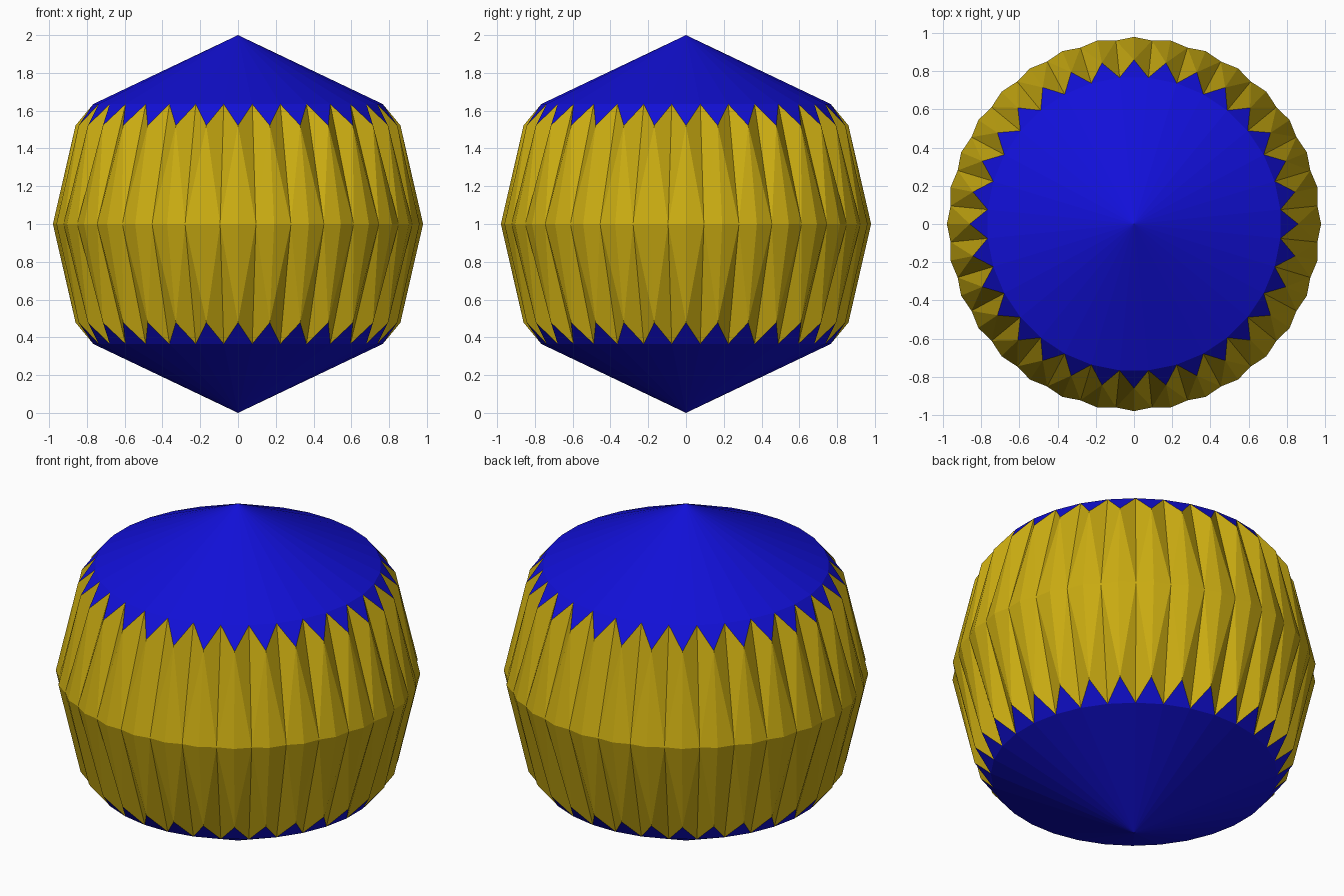
import bpy, math

if "Cube" in bpy.data.objects:
    bpy.data.objects.remove(bpy.data.objects["Cube"])

N = 32                      # pleats around the body
STEP = 2 * math.pi / N


def material(name, rgb):
    m = bpy.data.materials.new(name)
    m.diffuse_color = (*rgb, 1)
    m.use_nodes = True
    m.node_tree.nodes["Principled BSDF"].inputs["Base Color"].default_value = m.diffuse_color
    return m


def ring(r, z, offset=0.0):
    """Ring of N points; offset is a fraction of one pleat."""
    return [(r * math.sin((i + offset) * STEP), -r * math.cos((i + offset) * STEP), z)
            for i in range(N)]


def build(name, verts, faces, mat):
    me = bpy.data.meshes.new(name)
    me.from_pydata(verts, [], faces)
    me.materials.append(mat)
    ob = bpy.data.objects.new(name, me)
    bpy.context.collection.objects.link(ob)
    return ob


def half(s, part):
    """Geometry of the upper (s=1) or lower (s=-1) half of a part."""
    tips = ring(0.77, 1 + s * 0.635, 0.5)
    ridges = ring(0.86, 1 + s * 0.522)
    faces = []
    if part == "cap":
        verts = tips + ridges + [(0, 0, 1 + s)]
        for i in range(N):
            prev = (i - 1) % N
            faces += [(prev, i, 2 * N), (N + i, i, prev)]
    else:
        verts = tips + ridges + ring(0.98, 1) + ring(0.965, 1, 0.5)
        for i in range(N):
            j = (i + 1) % N
            tip, ra, rb = i, N + i, N + j
            ea, eb, dip = 2 * N + i, 2 * N + j, 3 * N + i
            faces += [(ra, dip, tip), (dip, rb, tip), (ra, ea, dip), (dip, eb, rb)]
    if s < 0:
        faces = [f[::-1] for f in faces]
    return verts, faces


blue = material("blue", (0.006, 0.005, 0.69))
yellow = material("yellow", (0.604, 0.42, 0.006))

# Blue cones with pointed teeth, and pleated yellow bands
for s, label in ((1, "upper"), (-1, "lower")):
    build(label + "_cap", *half(s, "cap"), blue)
    build(label + "_pleated_band", *half(s, "band"), yellow)
